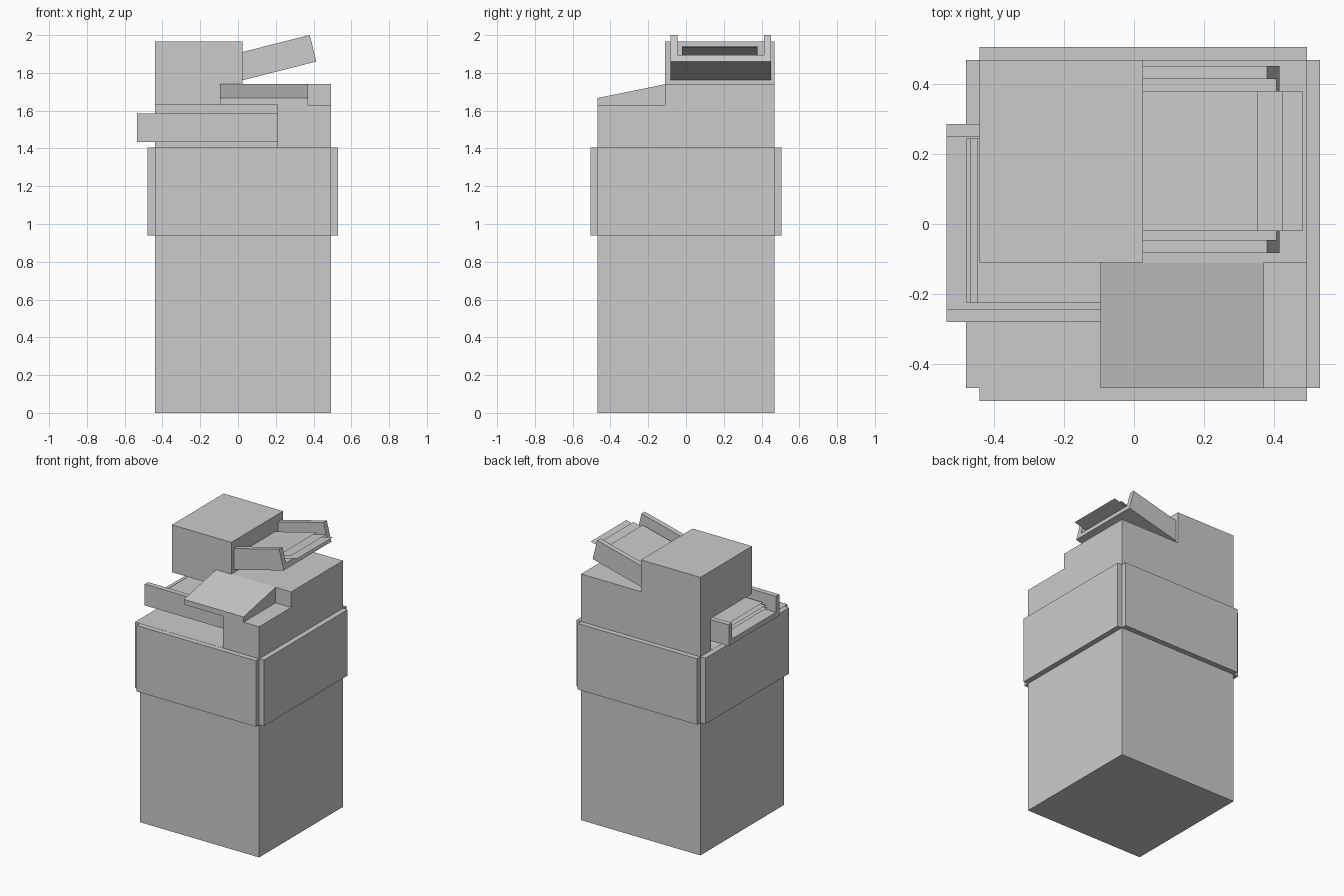
import bpy
import bmesh
import math
from mathutils import Matrix, Vector

if "Cube" in bpy.data.objects:
    bpy.data.objects.remove(bpy.data.objects["Cube"], do_unlink=True)

# Single plain grey finish
GREY = (0.6, 0.6, 0.6, 1.0)
grey = bpy.data.materials.new("plain_grey")
grey.use_nodes = True
grey.diffuse_color = GREY
grey.node_tree.nodes["Principled BSDF"].inputs["Base Color"].default_value = GREY


def add_object(name, bm, matrix=None):
    bmesh.ops.recalc_face_normals(bm, faces=bm.faces)
    mesh = bpy.data.meshes.new(name)
    bm.to_mesh(mesh)
    bm.free()
    mesh.materials.append(grey)
    obj = bpy.data.objects.new(name, mesh)
    bpy.context.scene.collection.objects.link(obj)
    if matrix is not None:
        obj.matrix_world = matrix
    return obj


def prism(name, profile, axis, start, end, matrix=None):
    """Extrude a 2D profile along an axis (0 = x, 1 = y, 2 = z)."""
    bm = bmesh.new()
    verts = []
    for a, b in profile:
        co = [a, b]
        co.insert(axis, start)
        verts.append(bm.verts.new(co))
    face = bm.faces.new(verts)
    moved = bmesh.ops.extrude_face_region(bm, geom=[face])["geom"]
    shift = Vector((0, 0, 0))
    shift[axis] = end - start
    bmesh.ops.translate(bm, vec=shift,
                        verts=[v for v in moved if isinstance(v, bmesh.types.BMVert)])
    return add_object(name, bm, matrix)


def box(name, x, y, z):
    profile = [(x[0], y[0]), (x[1], y[0]), (x[1], y[1]), (x[0], y[1])]
    return prism(name, profile, 2, *z)


def sheet(name, x, y, z, matrix):
    bm = bmesh.new()
    bm.faces.new([bm.verts.new((a, b, z)) for a, b in
                  ((x[0], y[0]), (x[1], y[0]), (x[1], y[1]), (x[0], y[1]))])
    return add_object(name, bm, matrix)


def tray(name, matrix, half, length, height, sheet_y, sheet_ends):
    """Open-ended channel with a stack of sheets; local +x points outward."""
    wall = 0.037
    channel = [(-half, 0), (half, 0), (half, height), (half - wall, height),
               (half - wall, wall), (wall - half, wall),
               (wall - half, height), (-half, height)]
    prism(name, channel, 0, -length, 0, matrix)
    for i, end in enumerate(sheet_ends):
        sheet(f"{name}_sheet_{i + 1}", (-length, end), sheet_y,
              0.06 + 0.015 * i, matrix)


# Cabinet and the section around the output bay
X0, X1, Y = -0.44, 0.493, 0.468
FRONT_STEP = -0.11
box("cabinet", (X0, X1), (-Y, Y), (0, 1.405))
bay_x, bay_y = 0.21, 0.35
prism("bay_surround", [(bay_x, -Y), (X1, -Y), (X1, Y), (X0, Y),
                       (X0, bay_y), (bay_x, bay_y)], 2, 1.405, 1.63)

# Deck with the raised document feeder
prism("deck_and_feeder", [(X0, 1.63), (X1, 1.63), (X1, 1.74), (0.025, 1.74),
                          (0.025, 1.965), (X0, 1.965)], 1, FRONT_STEP, Y)

# Sloping control panel
prism("control_panel", [(-Y, 1.63), (FRONT_STEP, 1.63), (FRONT_STEP, 1.74),
                        (-Y, 1.667)], 0, -0.095, 0.371)

# Band of four raised panels
band = (0.938, 1.404)
box("front_band_panel", (X0, X1), (-0.505, -Y), band)
box("back_band_panel", (X0, X1), (Y, 0.505), band)
box("right_band_panel", (-0.479, X0), (-Y, Y), band)
box("left_band_panel", (X1, 0.53), (-Y, Y), band)

# Tilted feeder tray
tilt = Matrix.Translation((0.415, 0.184, 1.86)) @ Matrix.Rotation(math.radians(-14.2), 4, "Y")
tray("feeder_tray", tilt, 0.266, 0.45, 0.145, (-0.204, 0.195),
     (0.082, 0.029, -0.041))

# Level output tray, facing the other way
turned = Matrix.Translation((-0.534, 0.003, 1.435)) @ Matrix.Rotation(math.pi, 4, "Z")
tray("output_tray", turned, 0.282, 0.744, 0.15, (-0.241, 0.228),
     (-0.056, -0.067, -0.088))
